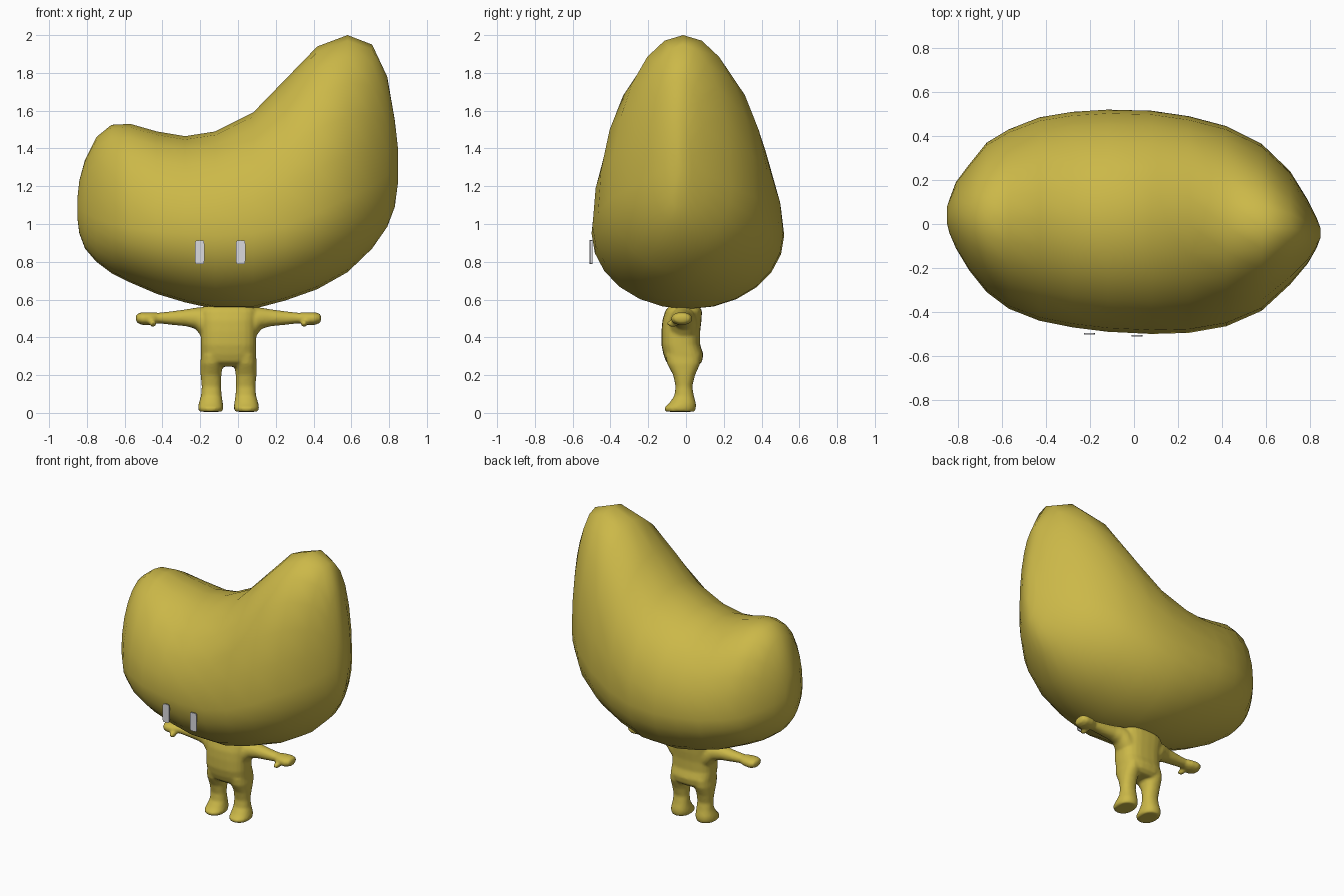
import bpy, bmesh, math
from mathutils import Vector


def material(name, rgb):
    m = bpy.data.materials.new(name)
    m.diffuse_color = (*rgb, 1)
    return m


MUSTARD = material("mustard yellow", (0.60, 0.48, 0.065))
PALE = material("pale grey", (0.70, 0.70, 0.74))
CX = -0.05  # centre line of the little body


def add_object(name, bm, mat):
    bmesh.ops.recalc_face_normals(bm, faces=bm.faces)
    me = bpy.data.meshes.new(name)
    bm.to_mesh(me)
    bm.free()
    me.materials.append(mat)
    ob = bpy.data.objects.new(name, me)
    bpy.context.collection.objects.link(ob)
    return ob


def loft(bm, rings):
    """Skin a list of closed point rings and cap both ends."""
    loops = [[bm.verts.new(p) for p in ring] for ring in rings]
    n = len(loops[0])
    for a, b in zip(loops, loops[1:]):
        for i in range(n):
            j = (i + 1) % n
            bm.faces.new((a[i], a[j], b[j], b[i]))
    bm.faces.new(loops[0])
    bm.faces.new(loops[-1])


def smooth(ob, angle=60):
    bpy.ops.object.select_all(action='DESELECT')
    ob.select_set(True)
    bpy.context.view_layer.objects.active = ob
    bpy.ops.object.shade_smooth_by_angle(angle=math.radians(angle))


# Head: sections along x -> bottom, widest height, top, front y, back y
HEAD = [
    (-0.85, 1.03, 1.09, 1.14, 0.00, 0.08),
    (-0.84, 0.95, 1.08, 1.23, -0.04, 0.11),
    (-0.81, 0.87, 1.06, 1.34, -0.11, 0.19),
    (-0.75, 0.80, 1.03, 1.46, -0.21, 0.27),
    (-0.67, 0.74, 1.00, 1.525, -0.31, 0.37),
    (-0.57, 0.69, 0.98, 1.53, -0.385, 0.43),
    (-0.43, 0.63, 0.96, 1.49, -0.44, 0.485),
    (-0.28, 0.585, 0.95, 1.465, -0.47, 0.51),
    (-0.12, 0.55, 0.94, 1.49, -0.49, 0.52),
    (0.08, 0.55, 0.95, 1.59, -0.50, 0.515),
    (0.25, 0.595, 0.99, 1.765, -0.495, 0.49),
    (0.42, 0.655, 1.06, 1.94, -0.465, 0.445),
    (0.58, 0.745, 1.14, 2.00, -0.395, 0.365),
    (0.71, 0.87, 1.20, 1.95, -0.275, 0.24),
    (0.79, 0.985, 1.26, 1.78, -0.18, 0.11),
    (0.83, 1.09, 1.30, 1.55, -0.11, 0.03),
    (0.847, 1.22, 1.31, 1.40, -0.065, -0.015),
]
rings = []
for x, zb, zm, zt, yf, yb in HEAD:
    ring = []
    for i in range(24):
        a = math.tau * i / 24
        c, s = math.cos(a), math.sin(a)
        ring.append((x, (yf + yb) / 2 + c * (yb - yf) / 2,
                     zm + s * ((zt - zm) if s > 0 else (zm - zb))))
    rings.append(ring)
bm = bmesh.new()
loft(bm, rings)
smooth(add_object("head", bm, MUSTARD), 80)


def oval(u0, u1, v0, v1, power, place):
    """Rounded-rectangle ring between two extents on each axis."""
    pts = []
    for i in range(24):
        a = math.tau * i / 24
        c, s = math.cos(a), math.sin(a)
        u = (u0 + u1) / 2 + math.copysign(abs(c) ** power, c) * (u1 - u0) / 2
        v = (v0 + v1) / 2 + math.copysign(abs(s) ** power, s) * (v1 - v0) / 2
        pts.append(place(u, v))
    return pts


# Body: height -> half width, front y, back y
TORSO = [(0.245, 0.11, -0.07, 0.06), (0.27, 0.142, -0.105, 0.085),
         (0.31, 0.147, -0.12, 0.092), (0.36, 0.147, -0.13, 0.075),
         (0.43, 0.147, -0.13, 0.075), (0.49, 0.15, -0.125, 0.082),
         (0.54, 0.155, -0.11, 0.085), (0.565, 0.13, -0.09, 0.07)]
# Leg: height -> inner and outer distance from centre, front y, back y
LEG = [(0.006, 0.035, 0.155, -0.108, 0.045), (0.025, 0.027, 0.162, -0.117, 0.053),
       (0.05, 0.030, 0.158, -0.09, 0.053), (0.09, 0.036, 0.146, -0.062, 0.042),
       (0.14, 0.040, 0.142, -0.055, 0.033), (0.20, 0.038, 0.148, -0.068, 0.048),
       (0.26, 0.030, 0.150, -0.10, 0.075), (0.31, 0.020, 0.145, -0.11, 0.08)]
# Arm: distance from centre -> bottom, top, front y, back y
ARM = [(0.10, 0.36, 0.558, -0.09, 0.06), (0.145, 0.405, 0.56, -0.085, 0.055),
       (0.175, 0.445, 0.557, -0.075, 0.045), (0.22, 0.458, 0.549, -0.066, 0.03),
       (0.30, 0.466, 0.538, -0.06, 0.02), (0.37, 0.474, 0.53, -0.058, 0.015),
       (0.41, 0.466, 0.533, -0.076, 0.03), (0.455, 0.465, 0.533, -0.08, 0.035),
       (0.482, 0.475, 0.527, -0.065, 0.022), (0.490, 0.487, 0.515, -0.045, 0.0)]

bm = bmesh.new()
loft(bm, [oval(CX - w, CX + w, y0, y1, 0.75, lambda u, v, z=z: (u, v, z))
          for z, w, y0, y1 in TORSO])
for side in (-1, 1):
    loft(bm, [oval(a, b, y0, y1, 0.9, lambda u, v, z=z: (CX + side * u, v, z))
              for z, a, b, y0, y1 in LEG])
    loft(bm, [oval(y0, y1, z0, z1, 0.95, lambda u, v, d=d: (CX + side * d, u, v))
              for d, z0, z1, y0, y1 in ARM])
    # Thumb
    thumb = bmesh.ops.create_uvsphere(bm, u_segments=12, v_segments=8, radius=0.021)
    bmesh.ops.scale(bm, verts=thumb["verts"], vec=(0.9, 1.5, 0.9))
    bmesh.ops.translate(bm, verts=thumb["verts"],
                        vec=Vector((CX + side * 0.40, -0.07, 0.474)))
body = add_object("body", bm, MUSTARD)
# Fuse limbs and torso into one soft skin
rm = body.modifiers.new("fuse", 'REMESH')
rm.mode = 'VOXEL'
rm.voxel_size = 0.009
rm.use_smooth_shade = True
sm = body.modifiers.new("soften", 'SMOOTH')
sm.factor = 0.5
sm.iterations = 4

# Eyes: thin upright plates with rounded corners
for name, x, y in (("left_eye", -0.203, -0.503), ("right_eye", 0.014, -0.512)):
    bm = bmesh.new()
    outline = oval(x - 0.025, x + 0.025, 0.787, 0.914, 0.3,
                   lambda u, v: (u, y, v))
    loft(bm, [outline, [(px, py + 0.008, pz) for px, py, pz in outline]])
    add_object(name, bm, PALE)
